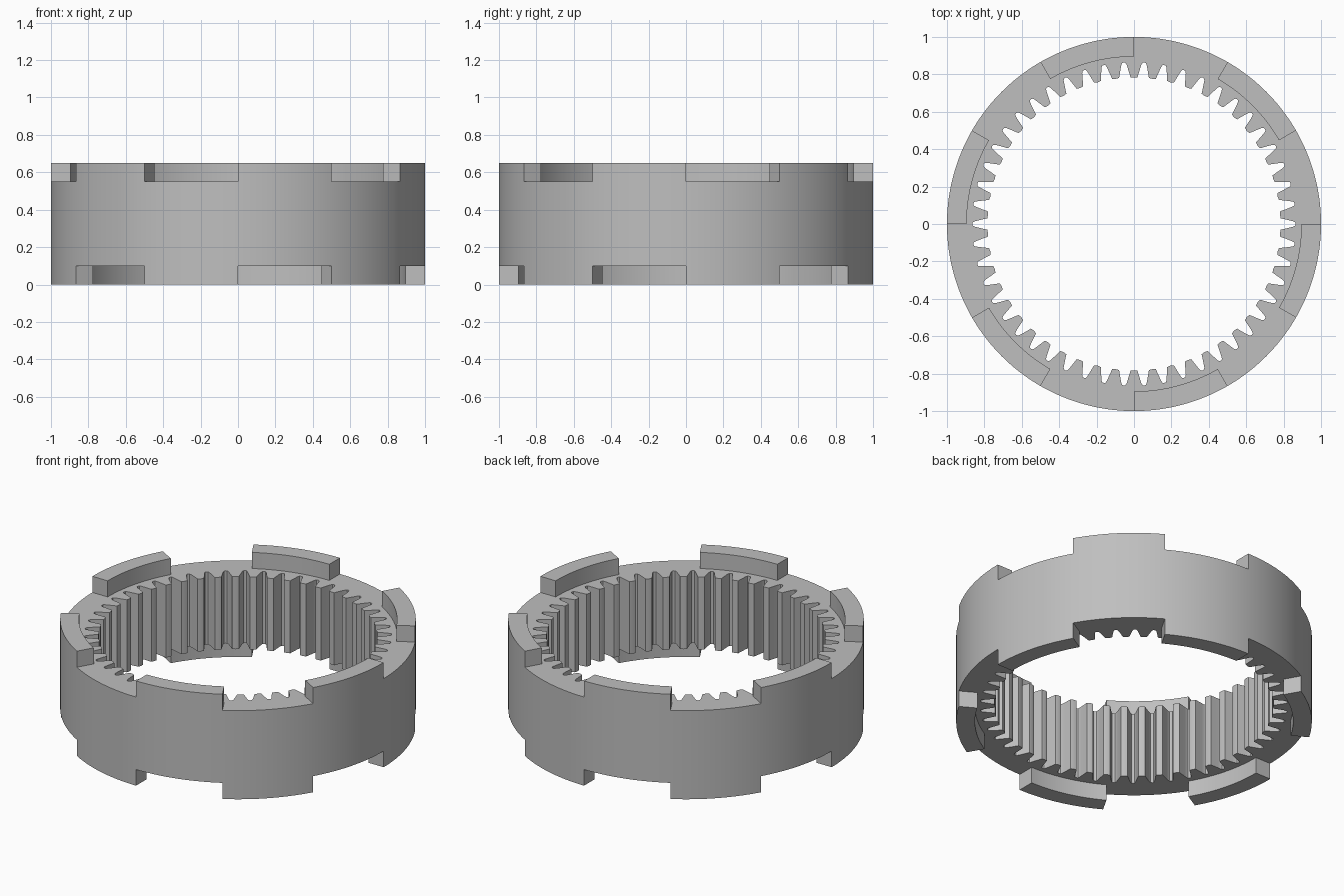
import bpy, bmesh
from math import cos, sin, tau, radians

cube = bpy.data.objects.get("Cube")
if cube:
    bpy.data.objects.remove(cube)

TEETH = 50
STEPS = 12                      # profile points per tooth
COUNT = TEETH * STEPS
SECTOR = COUNT // 12            # tabs and notches are each a twelfth of a turn
LOW, HIGH, TAB = 0.10, 0.55, 0.10

# Half of one tooth space: (fraction of the pitch from its middle, radius)
HALF_GAP = [(0, 0.865), (0.08, 0.863), (0.13, 0.853), (0.17, 0.838),
            (0.23, 0.815), (0.31, 0.785), (0.5, 0.782)]


def gear_point(i):
    tooth, j = divmod(i, STEPS)
    if j <= STEPS // 2:
        u, r = HALF_GAP[j]
    else:
        u, r = HALF_GAP[STEPS - j]
        u = 1 - u
    a = tau * (tooth + u) / TEETH
    return r * cos(a), r * sin(a)


def circle_point(i, r):
    a = tau * i / COUNT
    return r * cos(a), r * sin(a)


# Ring body: inner gear outline, tab inner circle and outer circle
bm = bmesh.new()
outlines = [[gear_point(i) for i in range(COUNT)],
            [circle_point(i, 0.895) for i in range(COUNT)],
            [circle_point(i, 1.0) for i in range(COUNT)]]
bottom, top = [[[bm.verts.new((x, y, z)) for x, y in loop] for loop in outlines]
               for z in (LOW, HIGH)]
top_tabs, bottom_tabs = [], []
for i in range(COUNT):
    k = (i + 1) % COUNT
    for b in range(2):
        upper = bm.faces.new((top[b][i], top[b + 1][i], top[b + 1][k], top[b][k]))
        lower = bm.faces.new((bottom[b][k], bottom[b + 1][k], bottom[b + 1][i], bottom[b][i]))
        if b == 1:
            if (i // SECTOR) % 2:
                top_tabs.append(upper)
            else:
                bottom_tabs.append(lower)
    bm.faces.new((bottom[2][i], bottom[2][k], top[2][k], top[2][i]))
    bm.faces.new((bottom[0][k], bottom[0][i], top[0][i], top[0][k]))

# Alternating locking tabs raised from both rims
for faces, dz in ((top_tabs, TAB), (bottom_tabs, -TAB)):
    result = bmesh.ops.extrude_face_region(bm, geom=faces)
    moved = [v for v in result["geom"] if isinstance(v, bmesh.types.BMVert)]
    bmesh.ops.translate(bm, verts=moved, vec=(0, 0, dz))
bmesh.ops.recalc_face_normals(bm, faces=bm.faces[:])

mesh = bpy.data.meshes.new("ring_gear")
bm.to_mesh(mesh)
bm.free()
ring = bpy.data.objects.new("ring_gear", mesh)
bpy.context.collection.objects.link(ring)

# Plain grey
grey = bpy.data.materials.new("light_grey")
grey.use_nodes = True
colour = (0.52, 0.52, 0.52, 1)
grey.diffuse_color = colour
grey.node_tree.nodes["Principled BSDF"].inputs["Base Color"].default_value = colour
mesh.materials.append(grey)

bpy.ops.object.select_all(action='DESELECT')
ring.select_set(True)
bpy.context.view_layer.objects.active = ring
bpy.ops.object.shade_smooth_by_angle(angle=radians(25))
